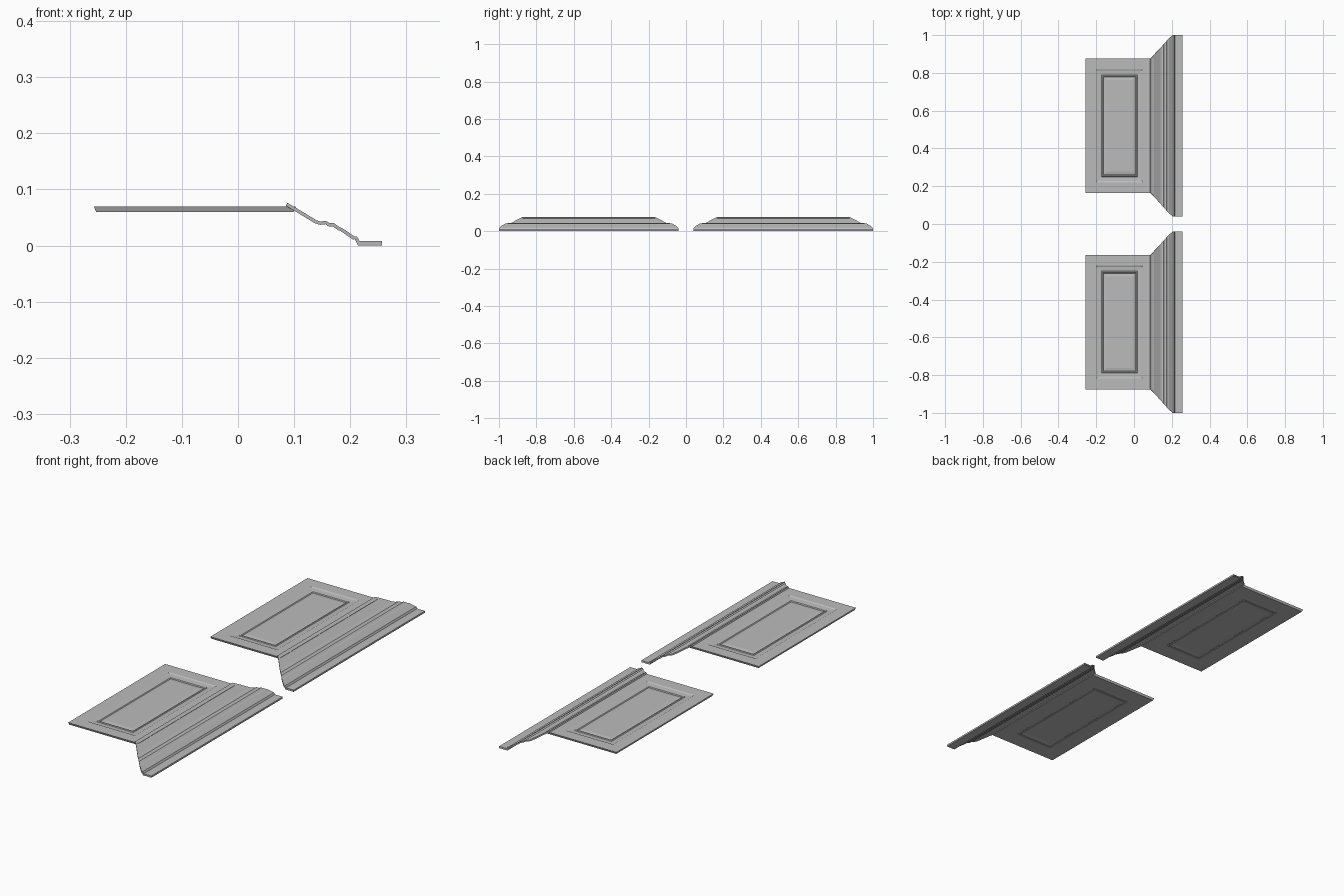
import bpy, bmesh
from mathutils import Vector

cube = bpy.data.objects.get("Cube")
if cube:
    bpy.data.objects.remove(cube, do_unlink=True)

grey = bpy.data.materials.new("painted_grey")
grey.use_nodes = True
GREY = (0.5, 0.5, 0.5, 1)
grey.diffuse_color = GREY
grey.node_tree.nodes["Principled BSDF"].inputs["Base Color"].default_value = GREY


def loft(name, rings):
    """Bridge closed vertex rings in order and cap both ends."""
    bm = bmesh.new()
    loops = [[bm.verts.new(p) for p in ring] for ring in rings]
    for a, b in zip(loops, loops[1:]):
        n = len(a)
        for i in range(n):
            j = (i + 1) % n
            bm.faces.new((a[i], a[j], b[j], b[i]))
    bm.faces.new(loops[0])
    bm.faces.new(loops[-1])
    bmesh.ops.recalc_face_normals(bm, faces=bm.faces)
    mesh = bpy.data.meshes.new(name)
    bm.to_mesh(mesh)
    bm.free()
    mesh.materials.append(grey)
    obj = bpy.data.objects.new(name, mesh)
    bpy.context.collection.objects.link(obj)
    return obj


# Panel relief: inset from the edge and height, from the centre outwards
RELIEF = [(0.113, 0.067), (0.096, 0.064), (0.093, 0.0675), (0.088, 0.0675),
          (0.085, 0.065), (0.062, 0.067), (0.056, 0.070), (0, 0.070)]
UNDER = [(0.004, 0.060), (0.056, 0.060), (0.062, 0.0605), (0.085, 0.060),
         (0.088, 0.0625), (0.093, 0.0625), (0.096, 0.060), (0.113, 0.062)]
LEFT, RIGHT, HALF = -0.257, 0.103, 0.355


def panel(name, cy):
    rings = []
    for d, z in RELIEF + UNDER:
        x0, x1, h = LEFT + d, RIGHT - d, HALF - d
        rings.append([(x0, cy - h, z), (x1, cy - h, z),
                      (x1, cy + h, z), (x0, cy + h, z)])
    return loft(name, rings)


# Moulding section: outer line of x and z, from the panel to the foot
SECTION = [(0.088, 0.076), (0.104, 0.067), (0.122, 0.056), (0.140, 0.045),
           (0.147, 0.043), (0.157, 0.044), (0.163, 0.040), (0.171, 0.040),
           (0.181, 0.033), (0.186, 0.031), (0.208, 0.016), (0.212, 0.016),
           (0.217, 0.008), (0.257, 0.008)]


def half_width(x):
    """Half length of the moulding: mitred ends, then a straight foot."""
    t = min(1, max(0, (x - 0.088) / 0.112))
    return HALF + 0.125 * t


def moulding(name, cy):
    under = []
    for i, p in enumerate(SECTION):
        a = Vector(SECTION[max(i - 1, 0)])
        b = Vector(SECTION[min(i + 1, len(SECTION) - 1)])
        d = (b - a).normalized()
        under.append((p[0] + d.y * 0.006, max(0, p[1] - d.x * 0.006)))
    under[-1] = (0.257, 0)
    under[-2] = (0.214, 0)
    outline = SECTION + under[::-1]
    return loft(name, [[(x, cy + s * half_width(x), z) for x, z in outline]
                       for s in (-1, 1)])


# Two matching sections, front and back
for side, cy in (("front", -0.52), ("back", 0.52)):
    panel(side + "_panel", cy)
    moulding(side + "_moulding", cy)
